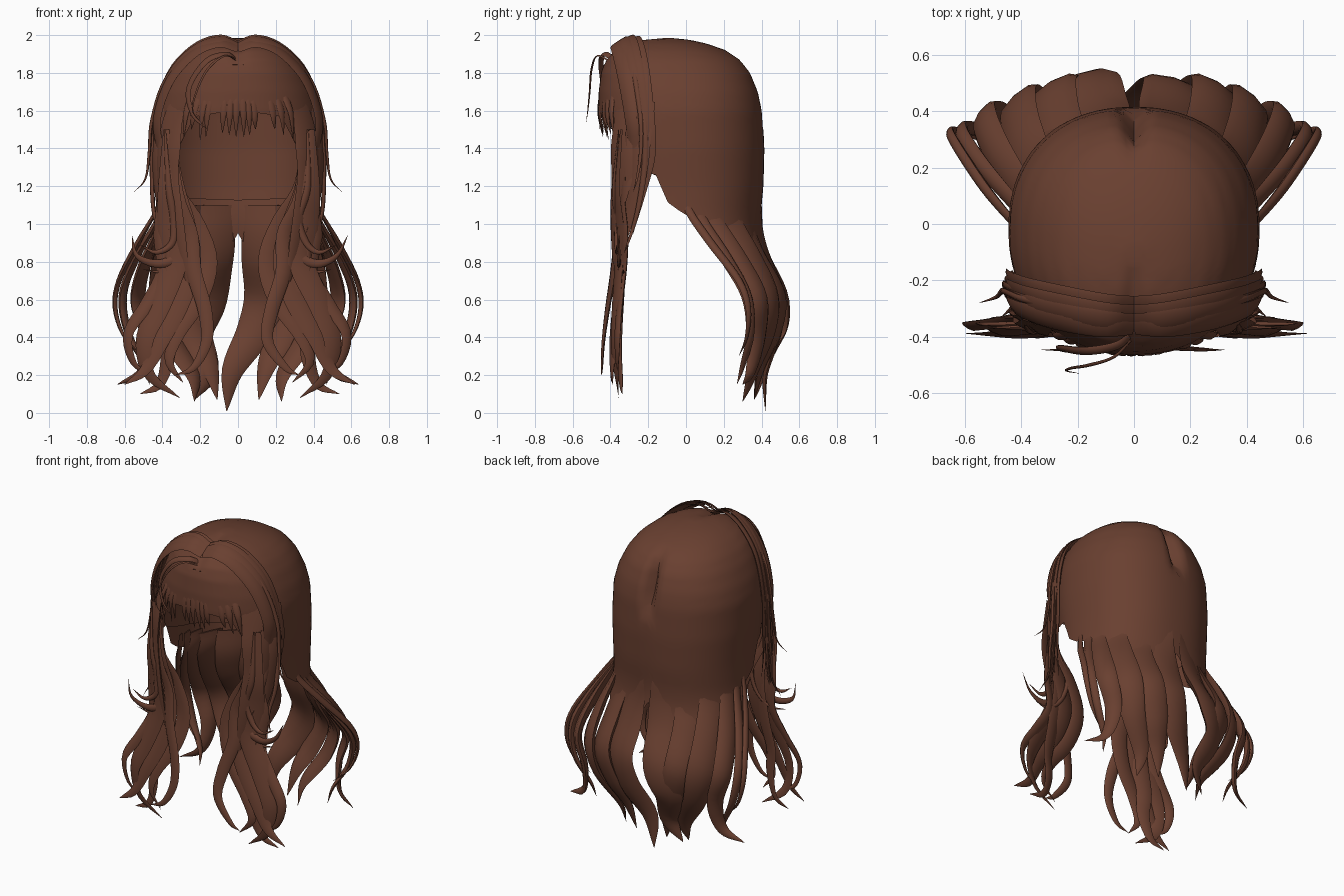
import bpy, bmesh, math, random
from mathutils import Vector

random.seed(4)
brown = bpy.data.materials.new("chestnut_brown")
brown.diffuse_color = (0.143, 0.051, 0.030, 1)


def lerp_table(table, k):
    """Linear lookup in rows sorted by their first value."""
    if k <= table[0][0]:
        return table[0][1:]
    for a, b in zip(table, table[1:]):
        if k <= b[0]:
            f = (k - a[0]) / (b[0] - a[0])
            return [p + (q - p) * f for p, q in zip(a[1:], b[1:])]
    return table[-1][1:]


def finish(bm, name):
    bmesh.ops.recalc_face_normals(bm, faces=bm.faces)
    me = bpy.data.meshes.new(name)
    bm.to_mesh(me)
    bm.free()
    me.polygons.foreach_set("use_smooth", [True] * len(me.polygons))
    me.set_sharp_from_angle(angle=math.radians(55))
    me.materials.append(brown)
    ob = bpy.data.objects.new(name, me)
    bpy.context.collection.objects.link(ob)
    return ob


# Head outline by height: half width, front y, back y
OUTLINE = [(0.75, .50, -.40, .46), (0.85, .47, -.40, .42), (0.95, .445, -.40, .398), (1.05, .435, -.40, .395),
           (1.2, .435, -.42, .41), (1.4, .445, -.45, .415), (1.6, .44, -.465, .405),
           (1.7, .415, -.462, .385), (1.8, .37, -.45, .345), (1.87, .32, -.425, .29),
           (1.92, .26, -.38, .21), (1.955, .19, -.31, .11), (1.975, .12, -.24, .02),
           (1.985, .03, -.15, -.08)]
# Lower rim by angle from the front
CAP_RIM = [(0, 1.60), (.5, 1.57), (.72, 1.42), (1.0, 1.28), (1.25, 1.26), (1.36, 1.12), (1.57, 1.05),
           (1.8, 1.01), (2.1, .93), (2.4, .84), (2.7, .78), (3.0, .8), (3.15, .96)]
SCALP_RIM = [(0, 1.62), (.5, 1.6), (.75, 1.42), (1.1, 1.28), (1.6, 1.19), (2.2, 1.14), (3.15, 1.125)]


def shell(name, rim, scale, seg=96, rows=36):
    bm = bmesh.new()
    rings = []
    for j in range(rows + 1):
        v = (j / rows) ** 1.7
        ring = []
        for i in range(seg):
            t = -math.pi + 2 * math.pi * i / seg
            zb = lerp_table(rim, abs(t))[0]
            z = 1.985 + (zb - 1.985) * v
            w, yf, yb = lerp_table(OUTLINE, z)
            s, c = math.sin(t), math.cos(t)
            e = 0.9
            x = w * math.copysign(abs(s) ** e, s)
            y = (yf + yb) / 2 - (yb - yf) / 2 * math.copysign(abs(c) ** e, c)
            # parting on top and crease at the back of the crown
            dip = math.exp(-(x / .035) ** 2)
            if z > 1.85:
                z -= .02 * dip * min(max((-.1 - y) / .15, 0), 1)
            if y > 0 and 1.5 < z < 1.92:
                y -= .07 * dip * math.sin((z - 1.5) / .42 * math.pi)
            ring.append(bm.verts.new((x * scale, y * scale, 1.4 + (z - 1.4) * scale if z > 1.4 else z)))
        rings.append(ring)
    bm.faces.new(rings[0])
    for a, b in zip(rings, rings[1:]):
        for i in range(seg):
            k = (i + 1) % seg
            bm.faces.new((a[i], a[k], b[k], b[i]))
    return finish(bm, name)


def spline(pts, n):
    """Catmull-Rom samples through the points."""
    p = [Vector(q) for q in pts]
    p = [2 * p[0] - p[1]] + p + [2 * p[-1] - p[-2]]
    out = []
    for i in range(n + 1):
        u = min(i / n * (len(p) - 3), len(p) - 3 - 1e-6)
        k = int(u)
        f = u - k
        a, b, c, d = p[k:k + 4]
        out.append(.5 * (2 * b + (c - a) * f + (2 * a - 5 * b + 4 * c - d) * f * f
                         + (3 * b - a - 3 * c + d) * f ** 3))
    return out


def lock(name, pts, width, thick, side=1, flat=1.0, root=.6, n=30):
    """Tapered lens-section lock, thin at the root; flat < 1 turns its face to the front."""
    path = spline([(x * side, y, z) for x, y, z in pts], n)
    bm = bmesh.new()
    rings = []
    for i, p in enumerate(path):
        u = i / n
        t = (path[min(i + 1, n)] - path[max(i - 1, 0)]).normalized()
        out = Vector((p.x * flat, p.y, max(p.z - 1.4, 0)))
        across = t.cross(out).normalized()
        out = across.cross(t).normalized()
        tip = 1 - u ** 3.2
        f = (root + (1 - root) * math.sin(min(u / .4, 1) * math.pi / 2)) * tip + .015
        g = min(.12 + u / .4, 1) * tip + .015
        ring = []
        for k in range(8):
            a = k * math.pi / 4
            ring.append(bm.verts.new(p + across * math.cos(a) * width * f + out * math.sin(a) * thick * g))
        rings.append(ring)
    for a, b in zip(rings, rings[1:]):
        for k in range(8):
            m = (k + 1) % 8
            bm.faces.new((a[k], a[m], b[m], b[k]))
    bm.faces.new(rings[0])
    bm.faces.new(rings[-1])
    return finish(bm, name)


shell("hair_cap", CAP_RIM, 1.0)
shell("inner_scalp", SCALP_RIM, 0.965)

# Centre back locks, different on each side
lock("back_lock_centre_right", [(.13, .365, 1.1), (.13, .37, .95), (.135, .405, .8), (.14, .485, .6),
     (.08, .48, .42), (-.03, .42, .22), (-.06, .42, .01)], .125, .035, root=.8)
lock("back_lock_centre_left", [(-.13, .365, 1.1), (-.13, .37, .95), (-.145, .405, .8), (-.17, .5, .6),
     (-.22, .48, .42), (-.16, .4, .22), (-.23, .36, .07)], .13, .035, root=.8)

# Mirrored back locks: path, half width, half thickness
BACK = [
    ([(.25, .295, 1.1), (.26, .305, .95), (.28, .365, .8), (.285, .475, .6), (.22, .46, .4),
      (.15, .4, .24), (.11, .36, .07)], .11, .035),
    ([(.35, .21, 1.1), (.36, .23, .98), (.40, .33, .8), (.41, .43, .6), (.36, .42, .4),
      (.24, .35, .2), (.23, .3, .06)], .10, .032),
    ([(.40, .12, 1.12), (.41, .14, 1.0), (.49, .27, .8), (.53, .38, .6), (.48, .38, .4),
      (.51, .34, .22), (.64, .3, .15)], .07, .028),
    ([(.41, .05, 1.14), (.43, .08, 1.02), (.54, .21, .82), (.61, .32, .62), (.58, .34, .42),
      (.49, .3, .25), (.47, .27, .15)], .035, .022),
    ([(.42, .0, 1.14), (.44, .02, 1.06), (.53, .13, .9), (.63, .28, .7), (.65, .33, .55),
      (.6, .32, .4), (.5, .28, .3)], .022, .016),
]
for i, (pts, w, th) in enumerate(BACK):
    for s, tag in ((1, "right"), (-1, "left")):
        lock(f"back_lock_{i + 1}_{tag}", pts, w, th, s, root=.8)

# Layered strips from the parting over the temples
for s, tag in ((1, "right"), (-1, "left")):
    for i in range(4):
        y = -.37 + i * .03
        dz = (0, .02, .03, .025)[i]
        lock(f"temple_strip_{i + 1}_{tag}",
             [(.0, y, 1.925 + dz), (.1, y, 1.955 + dz), (.23, y + .02, 1.905 + dz),
              (.36, y + .05, 1.76 + dz), (.43, y + .08, 1.55), (.437 - .01 * (3 - i), y + .09, 1.36),
              (.41, y + .05, 1.16), (.36, y, .95)], .045, .012, s)
    # wide panels beside the face
    lock(f"face_panel_{tag}", [(.29, -.33, 1.72), (.345, -.33, 1.55), (.365, -.34, 1.4), (.37, -.34, 1.25),
         (.34, -.36, 1.05), (.3, -.37, .85), (.26, -.37, .65)], .085, .02, s, .9)
    lock(f"side_panel_{tag}", [(.41, -.2, 1.65), (.425, -.24, 1.45), (.42, -.26, 1.3), (.4, -.29, 1.12),
         (.38, -.33, .95), (.38, -.36, .75)], .07, .02, s)

# Wavy locks in front of the shoulders: x, z pairs, half width
FRONT = [
    ([(.36, 1.5), (.34, 1.2), (.23, 1.0), (.17, .8), (.22, .6), (.33, .42), (.37, .27), (.28, .16)], .06),
    ([(.35, 1.5), (.34, 1.2), (.29, 1.0), (.26, .8), (.31, .6), (.41, .4), (.49, .23), (.61, .15)], .075),
    ([(.38, 1.5), (.38, 1.2), (.36, 1.0), (.34, .8), (.42, .58), (.5, .38), (.46, .2), (.32, .08)], .075),
    ([(.35, 1.5), (.32, 1.15), (.25, .95), (.24, .75), (.18, .55), (.16, .38), (.24, .24), (.33, .2)], .045),
    ([(.39, 1.5), (.4, 1.15), (.42, .95), (.39, .75), (.47, .58), (.57, .42), (.55, .27), (.46, .2)], .045),
    ([(.36, 1.5), (.34, 1.15), (.3, .9), (.34, .65), (.38, .45), (.36, .3), (.42, .15), (.53, .1)], .06),
    ([(.37, 1.5), (.35, 1.2), (.29, 1.0), (.31, .85), (.42, .79), (.53, .83), (.57, .94)], .03),
    ([(.38, 1.5), (.37, 1.2), (.33, 1.03), (.35, .9), (.44, .85), (.52, .89)], .022),
    ([(.35, 1.5), (.32, 1.2), (.26, 1.0), (.29, .84), (.39, .75), (.5, .76)], .018),
]
for i, (pts, w) in enumerate(FRONT):
    # how far each lock leans forward toward its tip
    lean = (-.05, -.02, .03, -.06, 0, .04, .03, .04, .02)[i]
    for s, tag in ((1, "right"), (-1, "left")):
        y0 = -.345 - .014 * (i % 4)
        path = [(x + random.uniform(-.012, .012), y0 + (.05 if z > 1.3 else 0) - .02 * math.sin(z * 5)
                 + lean * max(.9 - z, 0), z) for x, z in pts]
        lock(f"front_lock_{i + 1}_{tag}", path, w, .014, s, .35, root=.2)

# Fine strands flicking out beside the cheeks
for s, tag in ((1, "right"), (-1, "left")):
    lock(f"cheek_strand_{tag}", [(.03, -.3, 1.97), (.22, -.3, 1.94), (.38, -.27, 1.77), (.455, -.24, 1.55),
         (.47, -.24, 1.38), (.49, -.26, 1.24), (.55, -.28, 1.17)], .014, .01, s)
    lock(f"cheek_wisp_{tag}", [(.4, -.25, 1.7), (.45, -.22, 1.5), (.455, -.22, 1.3), (.45, -.25, 1.1),
         (.43, -.29, .95), (.47, -.33, .84)], .018, .012, s)

# Fringe tufts growing out of the cap over the forehead
TIPS = [(-.28, 1.45), (-.24, 1.5), (-.195, 1.44), (-.165, 1.46), (-.08, 1.48), (-.045, 1.47),
        (-.01, 1.46), (.03, 1.46), (.06, 1.47), (.09, 1.5), (.19, 1.5), (.235, 1.47), (.285, 1.44)]
for i, (x, z) in enumerate(TIPS):
    b = .8 * x * x
    lock(f"fringe_tuft_{i + 1}", [(x * .7, -.425 + b, 1.78), (x * .85, -.450 + b, 1.69), (x * .96, -.461 + b, 1.61),
         (x, -.458 + b, 1.55), (x * 1.03, -.44 + b, z)], .022, .009, root=.5, n=16)

# Loose strands looping off the parting
lock("loose_loop", [(0, -.38, 1.87), (-.06, -.43, 1.9), (-.17, -.45, 1.86), (-.26, -.44, 1.72),
     (-.24, -.45, 1.58), (-.16, -.46, 1.5)], .02, .01)
lock("loose_wisp", [(.0, -.4, 1.86), (-.07, -.47, 1.89), (-.16, -.5, 1.82), (-.22, -.51, 1.7),
     (-.24, -.52, 1.6), (-.19, -.53, 1.53)], .007, .005)
